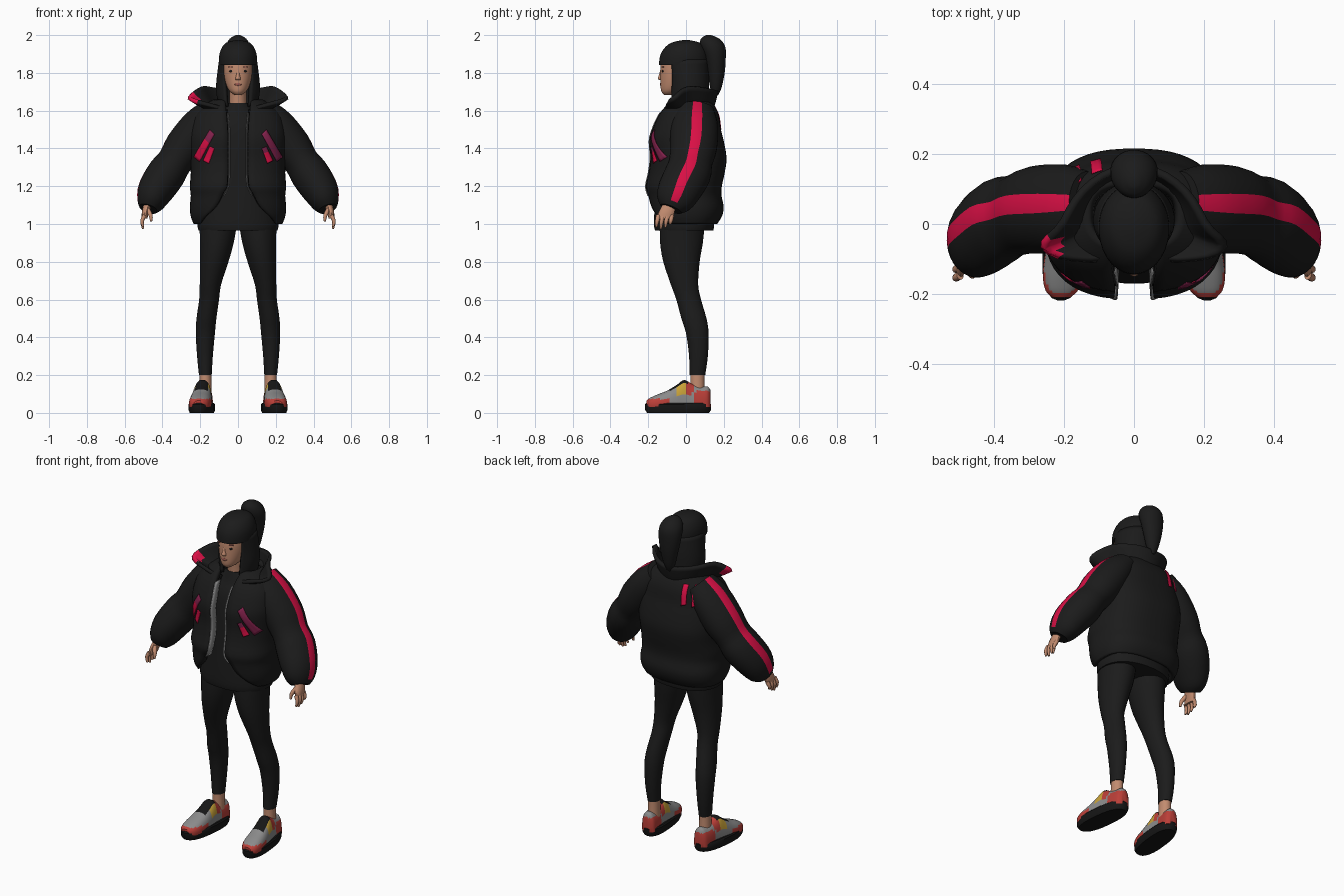
import bpy, bmesh, math
from math import sin, cos, pi
from mathutils import Vector
from mathutils.bvhtree import BVHTree

if "Cube" in bpy.data.objects:
    bpy.data.objects.remove(bpy.data.objects["Cube"])


def material(name, r, g, b):
    m = bpy.data.materials.new(name)
    m.use_nodes = True
    m.diffuse_color = (r, g, b, 1)
    bsdf = m.node_tree.nodes["Principled BSDF"]
    bsdf.inputs["Base Color"].default_value = (r, g, b, 1)
    bsdf.inputs["Roughness"].default_value = 0.8
    return m


BLACK = material("black cloth", .011, .011, .011)
SKIN = material("skin", .54, .26, .16)
CRIMSON = material("crimson", .70, .005, .06)
MUTED = material("muted crimson", .22, .015, .07)
GREY = material("shoe grey", .26, .26, .26)
RED = material("shoe red", .50, .05, .04)
YELLOW = material("shoe yellow", .58, .36, .04)
ZIP = material("zip grey", .28, .28, .28)
LIPS = material("lips", .32, .10, .08)
SOLE = material("sole black", .008, .008, .008)
X, Y, Z = Vector((1, 0, 0)), Vector((0, 1, 0)), Vector((0, 0, 1))
parts = []


def spline(rows, k=3):
    """Smoothly resample a table of section parameters."""
    out = []
    for i in range(len(rows) - 1):
        p = [rows[max(0, min(len(rows) - 1, i + j))] for j in (-1, 0, 1, 2)]
        for s in range(k):
            t = s / k
            out.append([.5 * (2 * b + (c - a) * t + (2 * a - 5 * b + 4 * c - d) * t * t
                              + (3 * b - a - 3 * c + d) * t ** 3) for a, b, c, d in zip(*p)])
    return out + [list(rows[-1])]


def ring(c, u, v, a, b, n=32, e=1.0, t0=0.0):
    """Section points; starts at -v, leaves a gap of t0 either side if open."""
    power = lambda w: math.copysign(abs(w) ** e, w)
    ts = [t0 + (2 * pi - 2 * t0) * i / (n - 1) for i in range(n)] if t0 else \
         [2 * pi * (i + .5) / n for i in range(n)]
    return [Vector(c) + u * a * power(sin(t)) - v * b * power(cos(t)) for t in ts]


def loft(name, rings, mats, closed=True, mirror=False, thick=0.0, paint=None):
    """Skin a list of rings, then mirror, thicken and paint by rule."""
    bm = bmesh.new()
    loops = [[bm.verts.new(p) for p in r] for r in rings]
    n = len(loops[0])
    for lo, hi in zip(loops, loops[1:]):
        for i in range(n if closed else n - 1):
            j = (i + 1) % n
            bm.faces.new((lo[i], lo[j], hi[j], hi[i]))
    if closed:
        bm.faces.new(loops[0][::-1])
        bm.faces.new(loops[-1])
        bmesh.ops.recalc_face_normals(bm, faces=bm.faces)
    if paint:
        for i, f in enumerate(bm.faces):
            f.material_index = paint(f.calc_center_median(), i)
    me = bpy.data.meshes.new(name)
    bm.to_mesh(me)
    bm.free()
    ob = bpy.data.objects.new(name, me)
    bpy.context.collection.objects.link(ob)
    for m in mats:
        me.materials.append(m)
    if thick:
        s = ob.modifiers.new("thickness", "SOLIDIFY")
        s.thickness, s.offset = thick, -1
    if mirror:
        ob.modifiers.new("mirror", "MIRROR")
    parts.append(ob)
    return ob


def stack(name, rows, mat, n=32, e=1.0, mirror=False):
    """Closed body from level sections: z, x, y, half width, half depth."""
    return loft(name, [ring((x, y, z), X, Y, a, b, n, e) for z, x, y, a, b in spline(rows)],
                [mat], mirror=mirror)


def tube(name, rows, mats, n=10, paint=None):
    """Mirrored limb along a path: x, y, z, outward radius, depth radius."""
    rows = spline(rows)
    pts = [Vector(r[:3]) for r in rows]
    rings = []
    for i, r in enumerate(rows):
        d = (pts[min(i + 1, len(pts) - 1)] - pts[max(i - 1, 0)]).normalized()
        out = d.cross(Y).normalized()
        rings.append(ring(pts[i], d.cross(out), out, r[4], r[3], n))
    return loft(name, rings, mats, mirror=True, paint=paint)


# Leggings, ankles and inner top
stack("leggings", [(.20, .173, .06, .034, .042), (.30, .175, .066, .042, .05),
                   (.42, .173, .06, .051, .06), (.50, .167, .042, .053, .067),
                   (.60, .153, .014, .053, .066), (.68, .146, -.008, .057, .073),
                   (.80, .126, -.024, .076, .097), (.90, .112, -.024, .09, .114),
                   (1.0, .105, -.02, .1, .12)], BLACK, 24, mirror=True)
stack("ankles", [(.10, .173, .06, .034, .04), (.16, .173, .06, .033, .038),
                 (.22, .173, .06, .032, .038)], SKIN, 16, mirror=True)
stack("inner_top", [(.965, 0, -.01, .21, .155), (1.0, 0, -.01, .215, .16), (1.1, 0, -.008, .205, .158),
                    (1.3, 0, -.005, .19, .145), (1.5, 0, .002, .16, .128),
                    (1.58, 0, .01, .11, .10), (1.64, 0, -.005, .055, .065)], BLACK, e=.9)

# Padded jacket body: z, half width, front, back, half opening
body = spline([(1.0, .235, -.15, .165, .20), (1.04, .25, -.18, .19, .17), (1.09, .255, -.195, .2, .12),
               (1.15, .25, -.205, .188, .085), (1.2, .255, -.215, .19, .06), (1.27, .25, -.2, .205, .055),
               (1.35, .255, -.19, .215, .055), (1.44, .26, -.195, .2, .055), (1.5, .255, -.18, .185, .055),
               (1.57, .235, -.15, .175, .06), (1.62, .19, -.115, .155, .065), (1.66, .13, -.07, .125, .07)])
rings = [ring((0, (f + b) / 2, z), X, Y, w, (b - f) / 2, 48, .8, math.asin((g / w) ** 1.25))
         for z, w, f, b, g in body]
jacket = loft("jacket_body", rings, [BLACK], closed=False, thick=.03)
edge = [r[0] for r in rings if 1.14 < r[0].z < 1.6]
loft("zip_tapes", [[p + Vector((-.005, -.004, 0)), p + Vector((-.008, .045, 0))] for p in edge],
     [ZIP], closed=False, mirror=True, thick=.004)

# Painted stripes laid on the jacket surface: four corners in x and z
surface = BVHTree.FromPolygons([v.co for v in jacket.data.vertices],
                               [p.vertices for p in jacket.data.polygons])


def stripe(name, a, b, c, d, side, mats, split=0):
    rows = []
    for i in range(13):
        ends = [Vector(p).lerp(Vector(q), i / 12) for p, q in ((a, d), (b, c))]
        row = []
        for j in range(4):
            x, z = ends[0].lerp(ends[1], j / 3)
            hit = surface.ray_cast(Vector((x, side, z)), Vector((0, -side, 0)))[0]
            row.append(hit + Vector((0, side * .006, 0)))
        rows.append(row)
    loft(name, rows, mats, closed=False, thick=.003, paint=lambda p, i: int(i // 3 >= split))


for s, word in ((1, "left"), (-1, "right")):
    top = MUTED if s > 0 else CRIMSON
    stripe(word + "_chest_stripe_upper", (s * .125, 1.475), (s * .15, 1.50), (s * .235, 1.355),
           (s * .205, 1.33), -1, [MUTED, top], 4)
    stripe(word + "_chest_stripe_lower", (s * .125, 1.40), (s * .15, 1.41), (s * .185, 1.335),
           (s * .155, 1.32), -1, [top, CRIMSON], 4)
for i in (0, 1):
    x = -.09 - .06 * i
    stripe("back_stripe_%d" % (i + 1), (x, 1.62), (x - .03, 1.62), (x - .035, 1.51),
           (x - .005, 1.50), 1, [CRIMSON, CRIMSON])

# Sleeves with a stripe down the outer side
SEG = 28
tube("sleeves", [(.13, .05, 1.60, .075, .10), (.20, .045, 1.52, .1, .125), (.28, .04, 1.41, .107, .125),
                 (.335, .025, 1.33, .094, .115), (.38, .01, 1.265, .103, .122),
                 (.435, -.035, 1.18, .096, .115), (.462, -.065, 1.115, .075, .095),
                 (.475, -.08, 1.08, .05, .06)], [BLACK, CRIMSON], SEG,
     paint=lambda c, i: int(i < SEG * 19 and i % SEG in (SEG // 2 - 1, SEG // 2)))

# Flared collar: angle from the front, rim radius, rim height
rim = spline([(30, .14, 1.60), (50, .20, 1.625), (72, .28, 1.66), (88, .21, 1.72),
              (130, .165, 1.715), (180, .15, 1.70)], 4)
rim += [(360 - a, r, z) for a, r, z in rim[-2::-1]]
collar = []
for s in (0, .3, .6, .85, 1):
    collar.append([])
    for a, r, z in rim:
        a, rad = math.radians(a), .115 + (r - .115) * s ** .7
        collar[-1].append(Vector((rad * sin(a), .02 - rad * cos(a), 1.585 + (z - 1.585) * s)))
loft("collar", collar, [BLACK, CRIMSON], closed=False, thick=.02,
     paint=lambda c, i: int(c.x < -.215 and c.y < -.03))

# Hands
stack("palms", [(1.03, .495, -.112, .015, .042), (1.07, .488, -.10, .02, .042),
                (1.12, .473, -.085, .022, .03)], SKIN, 14, mirror=True)
for i, reach in enumerate((.985, .975, .983, 1.0)):
    y = -.147 + .024 * i
    tube("fingers_%d" % (i + 1), [(.495, y, 1.045, .011, .012), (.508, y - .006, 1.015, .01, .011),
                                  (.502, y - .01, reach, .006, .006)], [SKIN])
tube("thumbs", [(.478, -.12, 1.075, .013, .014), (.462, -.142, 1.045, .011, .012),
                (.46, -.15, 1.015, .006, .006)], [SKIN])

# Shoes: soles, then uppers from cross-sections y, half width, top
shift = lambda y: .187 - .1 * y
soles = [ring((0, -.042, z), X, Y, a, b, 32, .8) for z, a, b in
         ((0, .06, .165), (.015, .066, .175), (.045, .066, .176), (.052, .06, .17))]
loft("soles", [[p + X * shift(p.y) for p in r] for r in soles], [SOLE], mirror=True)


def shoe_colour(c, i):
    off = abs(c.x - shift(c.y))
    if c.z < .075 and c.y < -.09 or c.y > .04 and c.z < .115:
        return 1
    if off < .03 and c.z > .115 and -.09 < c.y < .01:
        return 3
    if -.05 < c.y < 0 and c.z > .095:
        return 2
    return int(.0 < c.y < .04 and c.z > .10)


uppers = []
for y, w, top in spline([(-.21, .025, .065), (-.19, .046, .08), (-.15, .058, .098), (-.10, .059, .118),
                         (-.05, .055, .148), (-.01, .05, .175), (.03, .047, .155), (.08, .046, .14),
                         (.115, .04, .14), (.13, .022, .12)], 4):
    r = ring((shift(y), y, .045), X, Z, w, top - .045, 28, .8)
    uppers.append([Vector((p.x, p.y, max(p.z, .03))) for p in r])
loft("shoe_uppers", uppers, [GREY, RED, YELLOW, SOLE], mirror=True, paint=shoe_colour)

# Neck, head and face
stack("neck", [(1.58, 0, -.01, .05, .055), (1.66, 0, -.02, .045, .05), (1.74, 0, -.03, .045, .05)], SKIN)
stack("head", [(1.683, 0, -.09, .018, .025), (1.70, 0, -.078, .042, .052), (1.73, 0, -.062, .06, .073),
               (1.78, 0, -.05, .074, .086), (1.83, 0, -.04, .08, .096), (1.87, 0, -.03, .08, .10)], SKIN)
stack("nose", [(1.762, 0, -.13, .012, .010), (1.77, 0, -.134, .015, .016), (1.79, 0, -.132, .009, .011),
               (1.815, 0, -.13, .007, .007)], SKIN, 12)
stack("lips", [(1.731, 0, -.126, .012, .009), (1.738, 0, -.127, .021, .012),
               (1.747, 0, -.127, .013, .01)], LIPS, 14)
stack("eyes", [(1.803, .033, -.119, .008, .007), (1.809, .033, -.12, .014, .009),
               (1.815, .033, -.12, .009, .008)], BLACK, 12, mirror=True)
stack("eyebrows", [(1.829, .036, -.121, .017, .008), (1.835, .036, -.121, .018, .009)],
      LIPS, 12, mirror=True)

# Hair: cap with fringe, long side curtain and ponytail
stack("hair_cap", [(1.842, 0, -.015, .10, .129), (1.89, 0, -.012, .10, .126), (1.93, 0, -.008, .088, .108),
                   (1.96, 0, -.002, .062, .075), (1.973, 0, 0, .015, .02)], BLACK)
curtain = spline([(1.62, .10, .115, .01, .065), (1.70, .116, .11, .012, .068),
                  (1.78, .112, .112, .01, .075), (1.87, .10, .12, -.005, .08)])
loft("hair_curtain", [ring((0, y, z), X, Y, a, b, 40, 1, math.asin(g / a)) for z, a, b, y, g in curtain],
     [BLACK], closed=False, thick=.02)
stack("ponytail", [(1.68, 0, .155, .012, .014), (1.72, 0, .158, .032, .03), (1.80, 0, .16, .052, .045),
                   (1.88, 0, .155, .066, .056), (1.94, 0, .142, .066, .066), (1.98, 0, .128, .045, .05),
                   (2.0, 0, .12, .012, .014)], BLACK, 24)

# Smooth shading with sharp creases kept
bpy.ops.object.select_all(action="DESELECT")
for ob in parts:
    ob.select_set(True)
bpy.context.view_layer.objects.active = parts[0]
bpy.ops.object.shade_smooth_by_angle(angle=math.radians(40))
